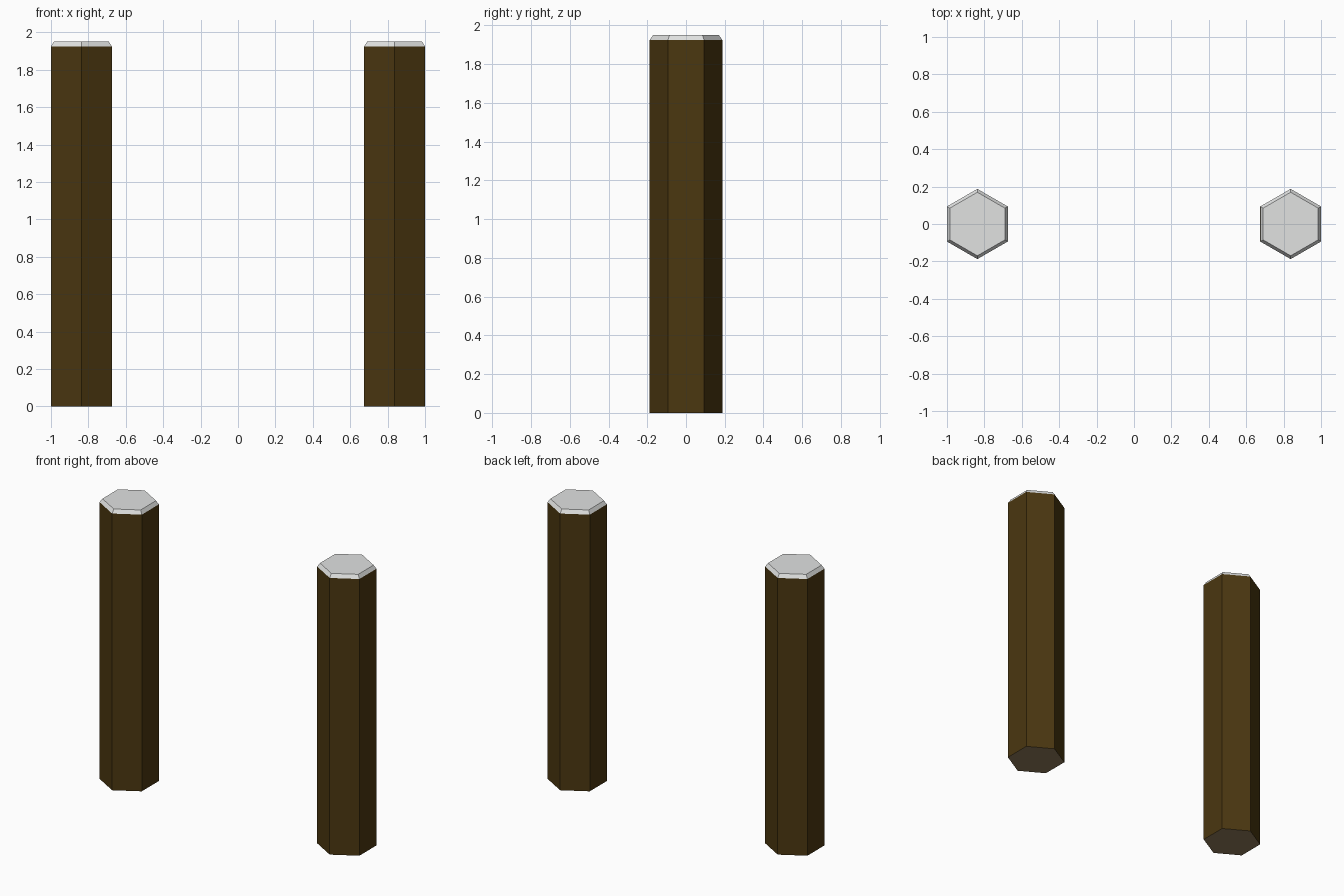
import bpy, bmesh, math

if "Cube" in bpy.data.objects:
    bpy.data.objects.remove(bpy.data.objects["Cube"])

def material(name, rgb):
    m = bpy.data.materials.new(name)
    m.diffuse_color = (*rgb, 1)
    m.use_nodes = True
    m.node_tree.nodes["Principled BSDF"].inputs["Base Color"].default_value = m.diffuse_color
    return m

BROWN = material("dark brown", (0.070, 0.038, 0.0052))
TAN = material("cut wood tan", (0.283, 0.198, 0.102))
WHITE = material("pale grey", (0.75, 0.76, 0.755))

R = 0.325 / 2 / math.cos(math.pi / 6)   # corners point along y
H, TOP = 1.925, 1.95

def hex_prism(name, x, z0, z1, r0, r1, mats):
    bm = bmesh.new()
    rings = []
    for z, r in ((z0, r0), (z1, r1)):
        rings.append([bm.verts.new((r * math.sin(i * math.pi / 3),
                                    r * math.cos(i * math.pi / 3), z)) for i in range(6)])
    for i in range(6):
        j = (i + 1) % 6
        bm.faces.new((rings[0][i], rings[0][j], rings[1][j], rings[1][i]))
    bm.faces.new(rings[0])
    bm.faces.new(rings[1])
    bmesh.ops.recalc_face_normals(bm, faces=bm.faces)
    # underside takes the last material
    for f in bm.faces:
        f.material_index = len(mats) - 1 if f.normal.z < -0.9 else 0
    me = bpy.data.meshes.new(name)
    bm.to_mesh(me)
    bm.free()
    for m in mats:
        me.materials.append(m)
    ob = bpy.data.objects.new(name, me)
    ob.location.x = x
    bpy.context.collection.objects.link(ob)

# two posts, each with a thin bevelled cap
for side, x in (("left", -0.8375), ("right", 0.8375)):
    hex_prism(side + "_post", x, 0, H, R, R, [BROWN, TAN])
    hex_prism(side + "_cap", x, H, TOP, R, R - 0.018, [WHITE])
